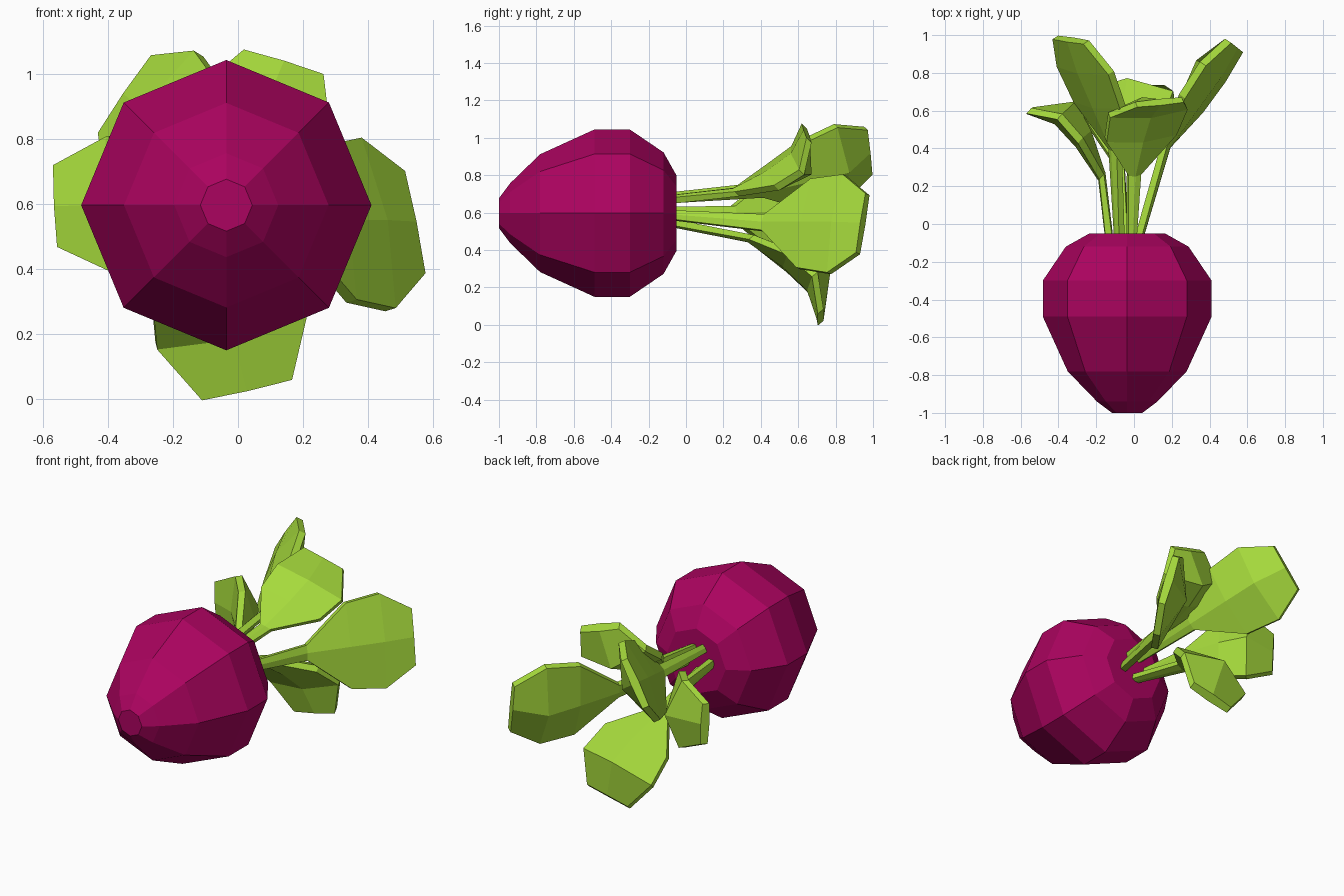
import bpy, bmesh
from math import cos, sin, pi
from mathutils import Vector as V

if "Cube" in bpy.data.objects:
    bpy.data.objects.remove(bpy.data.objects["Cube"])


def material(name, col):
    m = bpy.data.materials.new(name)
    m.diffuse_color = (*col, 1)
    m.use_nodes = True
    m.node_tree.nodes["Principled BSDF"].inputs["Base Color"].default_value = m.diffuse_color
    return m


def skin(name, rings, mat):
    """Flat-faced loft through closed rings, capped at both ends."""
    bm = bmesh.new()
    loops = [[bm.verts.new(p) for p in r] for r in rings]
    for a, b in zip(loops, loops[1:]):
        n = len(a)
        for i in range(n):
            j = (i + 1) % n
            bm.faces.new((a[i], a[j], b[j], b[i]))
    bm.faces.new(loops[0][::-1])
    bm.faces.new(loops[-1])
    bmesh.ops.recalc_face_normals(bm, faces=bm.faces)
    me = bpy.data.meshes.new(name)
    bm.to_mesh(me)
    bm.free()
    me.materials.append(mat)
    ob = bpy.data.objects.new(name, me)
    bpy.context.collection.objects.link(ob)
    return ob


purple = material("root_purple", (0.41, 0.001, 0.115))
green = material("leaf_green", (0.38, 0.70, 0.045))

# Root: eight-sided turned profile lying along y, flat at the crown
profile = [(-1, .08), (-.94, .16), (-.78, .315), (-.49, .447), (-.30, .447),
           (-.12, .325), (-.05, .2)]
skin("beet_root", [[(-.036 + r * cos(k * pi / 4), y, .597 + r * sin(k * pi / 4))
                    for k in range(8)] for y, r in profile], purple)

# Blade stations: along, width, edge out/in, middle out/in, share of curl
stations = [(0, .17, -.018, .018, -.028, .028, 0),
            (.40, .95, -.005, .035, -.035, .085, .75),
            (.72, 1.05, -.005, .035, -.04, .125, 1),
            (1, .63, -.02, .02, -.025, .025, 0)]


def leaf(name, start, neck, tip, side, curl):
    start, neck, tip, side = V(start), V(neck), V(tip), V(side)
    d = (tip - neck).normalized()
    s = side.normalized()

    def inner(direction):
        n = s.cross(direction).normalized()
        return n if n.y > 0 else -n

    def ring(c, half, eo, ei, mo, mi, n):
        return [c - half + n * eo, c + n * mo, c + half + n * eo,
                c + half + n * ei, c + n * mi, c - half + n * ei]

    # stem foot is squared to the stem, then the blade rows follow
    n = inner(d)
    sn = s.cross((neck - start).normalized()).normalized()
    if sn.dot(n) < 0:
        sn = -sn
    rings = [ring(start, s * .022, -.018, .018, -.022, .022, sn)]
    for t, w, eo, ei, mo, mi, c in stations:
        rings.append(ring(neck.lerp(tip, t) + n * curl * c, side * w, eo, ei, mo, mi, n))
    skin(name, rings, green)


# Five leaves: stem foot, neck, tip, half-width vector, curl
leaf("leaf_upper_left", (-.075, -.13, .675), (-.10, .40, .72), (-.335, .975, .93), (.13, -.02, .19), 0)
leaf("leaf_upper_right", (-.015, -.13, .665), (.0, .27, .71), (.135, .645, 1.025), (.195, .02, -.06), .07)
leaf("leaf_left", (-.125, -.13, .61), (-.17, .25, .60), (-.55, .60, .595), (-.01, 0, .2), .075)
leaf("leaf_right", (.01, -.13, .59), (.17, .42, .545), (.53, .945, .54), (.05, -.04, -.25), 0)
leaf("leaf_lower", (-.05, -.13, .555), (-.09, .35, .46), (.025, .72, .04), (.22, 0, .05), .08)
